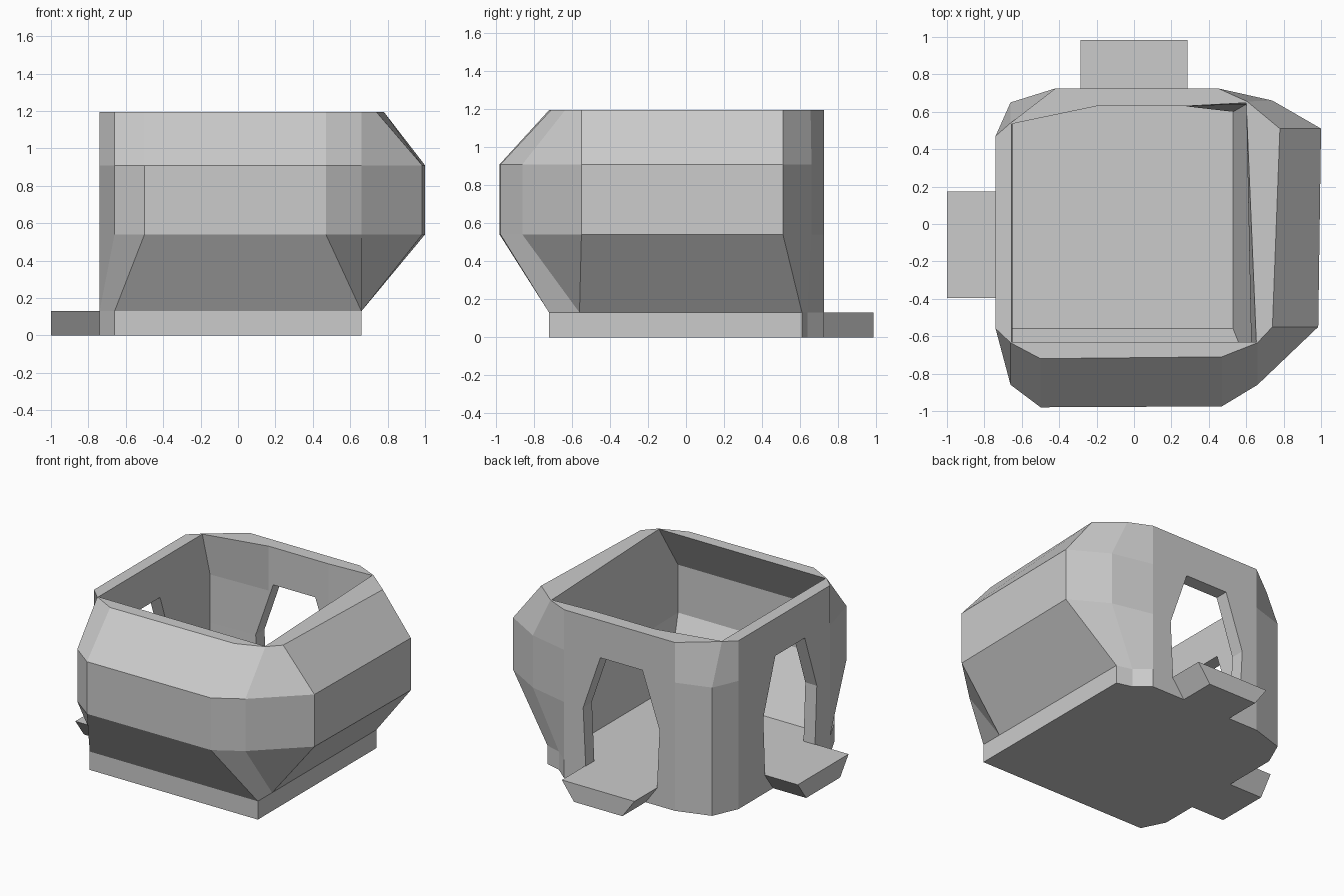
import bpy, bmesh

if "Cube" in bpy.data.objects:
    bpy.data.objects.remove(bpy.data.objects["Cube"])


def make_object(name, bm):
    # merge the collapsed corners of a ring, then drop zero-size faces
    bmesh.ops.remove_doubles(bm, verts=bm.verts, dist=1e-4)
    bmesh.ops.dissolve_degenerate(bm, dist=1e-4, edges=bm.edges)
    bmesh.ops.recalc_face_normals(bm, faces=bm.faces)
    me = bpy.data.meshes.new(name)
    bm.to_mesh(me)
    bm.free()
    ob = bpy.data.objects.new(name, me)
    bpy.context.collection.objects.link(ob)
    return ob


def loft(name, sections):
    """Closed solid through matching rings; each section is (z, [(x, y), ...])."""
    bm = bmesh.new()
    rings = [[bm.verts.new((x, y, z)) for x, y in pts] for z, pts in sections]
    n = len(rings[0])
    bm.faces.new(rings[0][::-1])
    bm.faces.new(rings[-1])
    for lo, hi in zip(rings, rings[1:]):
        for i in range(n):
            j = (i + 1) % n
            bm.faces.new((lo[i], lo[j], hi[j], hi[i]))
    return make_object(name, bm)


def prism(name, profile, place, start, end):
    """Extrude a (u, z) profile; place(u, depth, z) gives the final position."""
    bm = bmesh.new()
    a = [bm.verts.new(place(u, start, z)) for u, z in profile]
    b = [bm.verts.new(place(u, end, z)) for u, z in profile]
    bm.faces.new(a)
    bm.faces.new(b[::-1])
    for i in range(len(a)):
        j = (i + 1) % len(a)
        bm.faces.new((a[i], a[j], b[j], b[i]))
    return make_object(name, bm)


def cut(target, cutter):
    m = target.modifiers.new("cut", 'BOOLEAN')
    m.operation = 'DIFFERENCE'
    m.solver = 'EXACT'
    m.object = cutter
    bpy.context.view_layer.objects.active = target
    bpy.ops.object.modifier_apply(modifier=m.name)
    bpy.data.objects.remove(cutter)


# Outer shell: narrow foot, bulging belly on front and right, narrower rim
foot = [(-.74, -.56), (-.74, -.56), (-.66, -.72), (.66, -.72), (.66, -.56), (.66, -.56),
        (.66, .61), (.55, .64), (.45, .725), (-.42, .725), (-.66, .65), (-.74, .47)]
belly = [(-.74, -.56), (-.66, -.86), (-.50, -.98), (.47, -.975), (.66, -.86), (.985, -.55),
         (1.0, .51), (.74, .66), (.45, .725), (-.42, .725), (-.66, .65), (-.74, .47)]
rim = [(-.74, -.56), (-.66, -.635), (-.50, -.72), (.47, -.71), (.66, -.635), (.74, -.55),
       (.78, .51), (.605, .655), (.45, .725), (-.42, .725), (-.66, .54), (-.74, .47)]
shell = loft("shell", [(0, foot), (.13, foot), (.54, belly), (.91, belly), (1.195, rim)])

# Hollow interior, open at the top, bulging behind the front wall
floor = [(-.65, -.56), (.53, -.56), (.53, .60), (.27, .63), (-.20, .63), (-.65, .61)]
middle = [(-.65, -.81), (.63, -.81), (.60, .64), (.27, .63), (-.20, .63), (-.65, .615)]
mouth = [(-.655, -.63), (.654, -.63), (.60, .648), (.27, .63), (-.20, .63), (-.655, .535)]
cut(shell, loft("hollow", [(.13, floor), (.54, middle), (.88, middle),
                           (1.195, mouth), (1.4, mouth)]))

# Doorways with a protruding sill, through the back and left walls
arch = [(-.28, .13), (.28, .13), (.30, .54), (.165, .93), (-.165, .93), (-.30, .54)]
sill = [(-.19, 0), (.19, 0), (.285, .13), (-.285, .13)]
walls = {
    "back": (lambda u, d, z: (u, d, z), .4, .725, .985),
    "left": (lambda u, d, z: (-d, u - .11, z), .5, .74, 1.0),
}
for side, (place, inside, wall, tip) in walls.items():
    cut(shell, prism(side + "_opening", arch, place, inside, tip))
    prism(side + "_sill", sill, place, wall - .01, tip)
